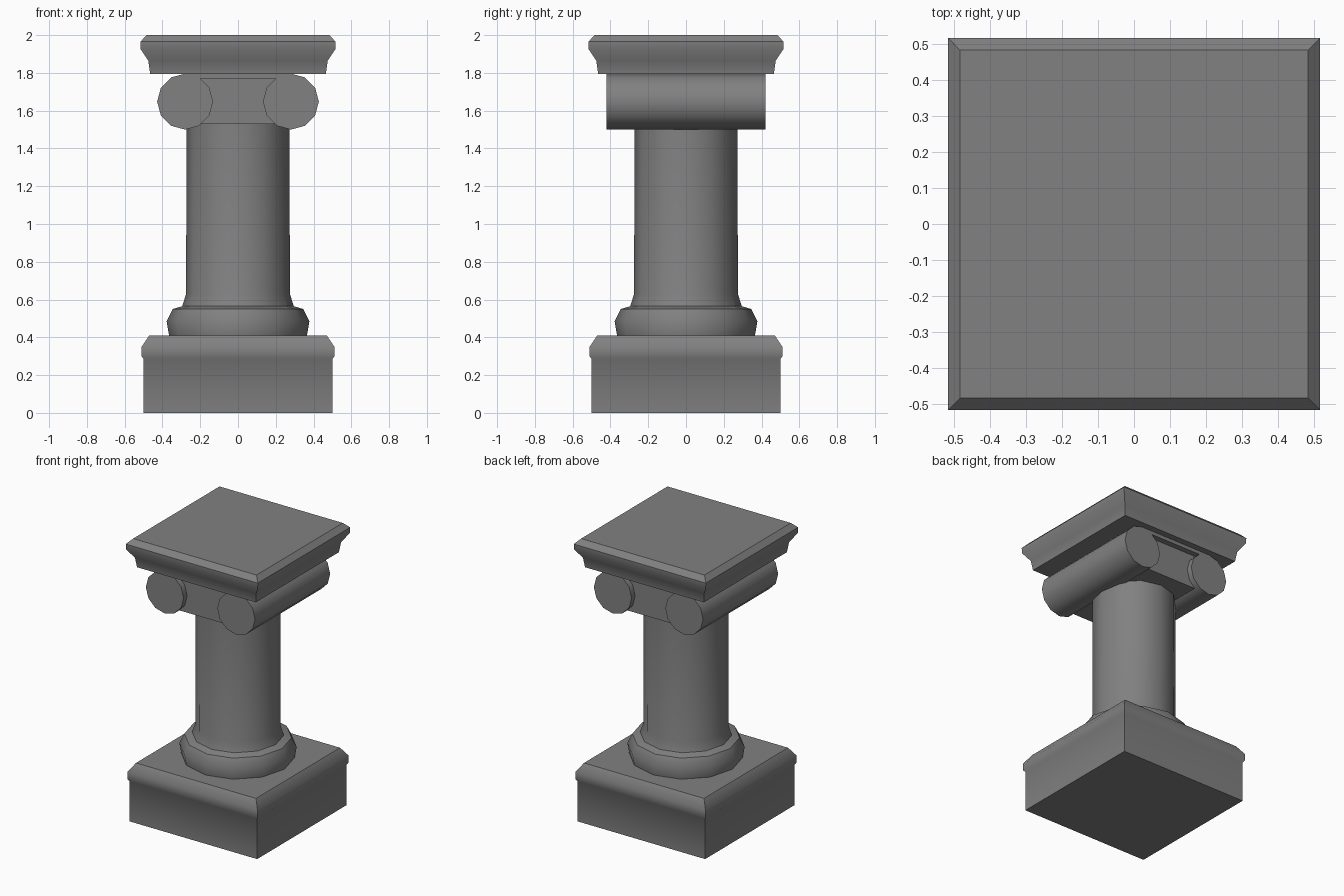
import bpy
import bmesh
from math import cos, sin, pi, radians, sqrt

if "Cube" in bpy.data.objects:
    bpy.data.objects.remove(bpy.data.objects["Cube"], do_unlink=True)

stone = bpy.data.materials.new("grey_stone")
stone.use_nodes = True
grey = (0.22, 0.22, 0.22, 1)
stone.diffuse_color = grey
stone.node_tree.nodes["Principled BSDF"].inputs["Base Color"].default_value = grey


def finish(name, bm):
    bmesh.ops.recalc_face_normals(bm, faces=bm.faces)
    mesh = bpy.data.meshes.new(name)
    bm.to_mesh(mesh)
    bm.free()
    mesh.materials.append(stone)
    obj = bpy.data.objects.new(name, mesh)
    bpy.context.collection.objects.link(obj)
    bpy.ops.object.select_all(action="DESELECT")
    obj.select_set(True)
    bpy.context.view_layer.objects.active = obj
    bpy.ops.object.shade_smooth_by_angle(angle=radians(40))
    return obj


def stacked(name, profile, sides, turn=0.0, scale=1.0):
    """Skin a (radius, height) profile around the z axis and cap both ends."""
    bm = bmesh.new()
    rings = []
    for r, z in profile:
        angles = [turn + 2 * pi * i / sides for i in range(sides)]
        rings.append([bm.verts.new((r * scale * cos(a), r * scale * sin(a), z))
                      for a in angles])
    for low, high in zip(rings, rings[1:]):
        for i in range(sides):
            j = (i + 1) % sides
            bm.faces.new((low[i], low[j], high[j], high[i]))
    bm.faces.new(rings[0])
    bm.faces.new(rings[-1])
    return finish(name, bm)


def square(name, profile):
    return stacked(name, profile, 4, pi / 4, sqrt(2))


def block(name, half_x, half_y, z0, z1):
    bm = bmesh.new()
    bmesh.ops.create_cube(bm, size=2)
    for v in bm.verts:
        v.co = (v.co.x * half_x, v.co.y * half_y, z1 if v.co.z > 0 else z0)
    return finish(name, bm)


# Square plinth with a moulded lip
square("plinth", [(0.5, 0), (0.5, 0.285), (0.51, 0.3), (0.51, 0.35), (0.47, 0.41)])

# Rounded base ring flowing into the shaft
stacked("shaft_and_base", [(0.365, 0.41), (0.378, 0.485), (0.345, 0.55),
                           (0.295, 0.565), (0.275, 0.63), (0.272, 1.54)], 12)

# Capital: recessed body, top fillet and a scroll roll on each side
block("capital_body", 0.28, 0.38, 1.53, 1.78)
block("capital_fillet", 0.28, 0.42, 1.77, 1.797)
for side, x in (("left", 0.28), ("right", -0.28)):
    scroll = stacked(side + "_scroll", [(0.148, -0.42), (0.148, 0.42)], 12)
    scroll.rotation_euler.x = pi / 2
    scroll.location = (x, 0, 1.648)

# Square moulded top slab
square("abacus", [(0.465, 1.795), (0.475, 1.865), (0.515, 1.925),
                  (0.517, 1.965), (0.483, 2.0)])
